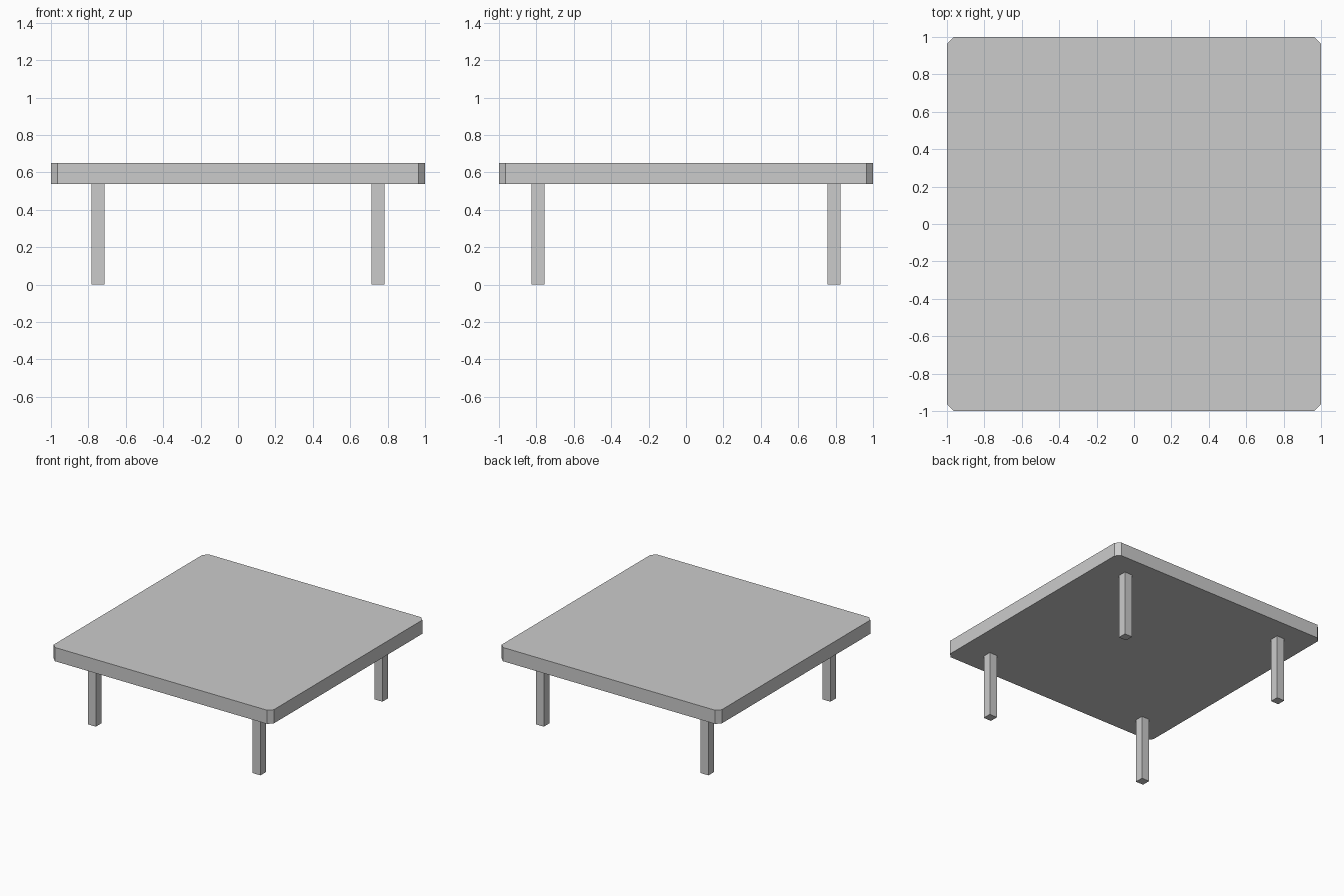
import bpy
import bmesh

if "Cube" in bpy.data.objects:
    bpy.data.objects.remove(bpy.data.objects["Cube"])

TOP_Z, UNDER_Z = 0.65, 0.537
CHAMFER = 0.036
LEG_W, LEG_X, LEG_Y = 0.07, 0.748, 0.792


def add_box(name, center, size, corner=0.0):
    """Box with optional single-cut chamfer on its vertical edges."""
    bm = bmesh.new()
    bmesh.ops.create_cube(bm, size=1.0)
    bmesh.ops.scale(bm, vec=size, verts=bm.verts)
    if corner:
        upright = [e for e in bm.edges
                   if abs(e.verts[0].co.z - e.verts[1].co.z) > 1e-4]
        bmesh.ops.bevel(bm, geom=upright, offset=corner, segments=1,
                        affect='EDGES')
    mesh = bpy.data.meshes.new(name)
    bm.to_mesh(mesh)
    bm.free()
    obj = bpy.data.objects.new(name, mesh)
    obj.location = center
    bpy.context.collection.objects.link(obj)
    return obj


# Square table top with clipped corners
add_box("table_top", (0, 0, (TOP_Z + UNDER_Z) / 2),
        (2, 2, TOP_Z - UNDER_Z), CHAMFER)

# Four square legs
for y_name, sy in (("front", -1), ("back", 1)):
    for x_name, sx in (("left", -1), ("right", 1)):
        add_box(f"{y_name}_{x_name}_leg",
                (sx * LEG_X, sy * LEG_Y, UNDER_Z / 2),
                (LEG_W, LEG_W, UNDER_Z))
